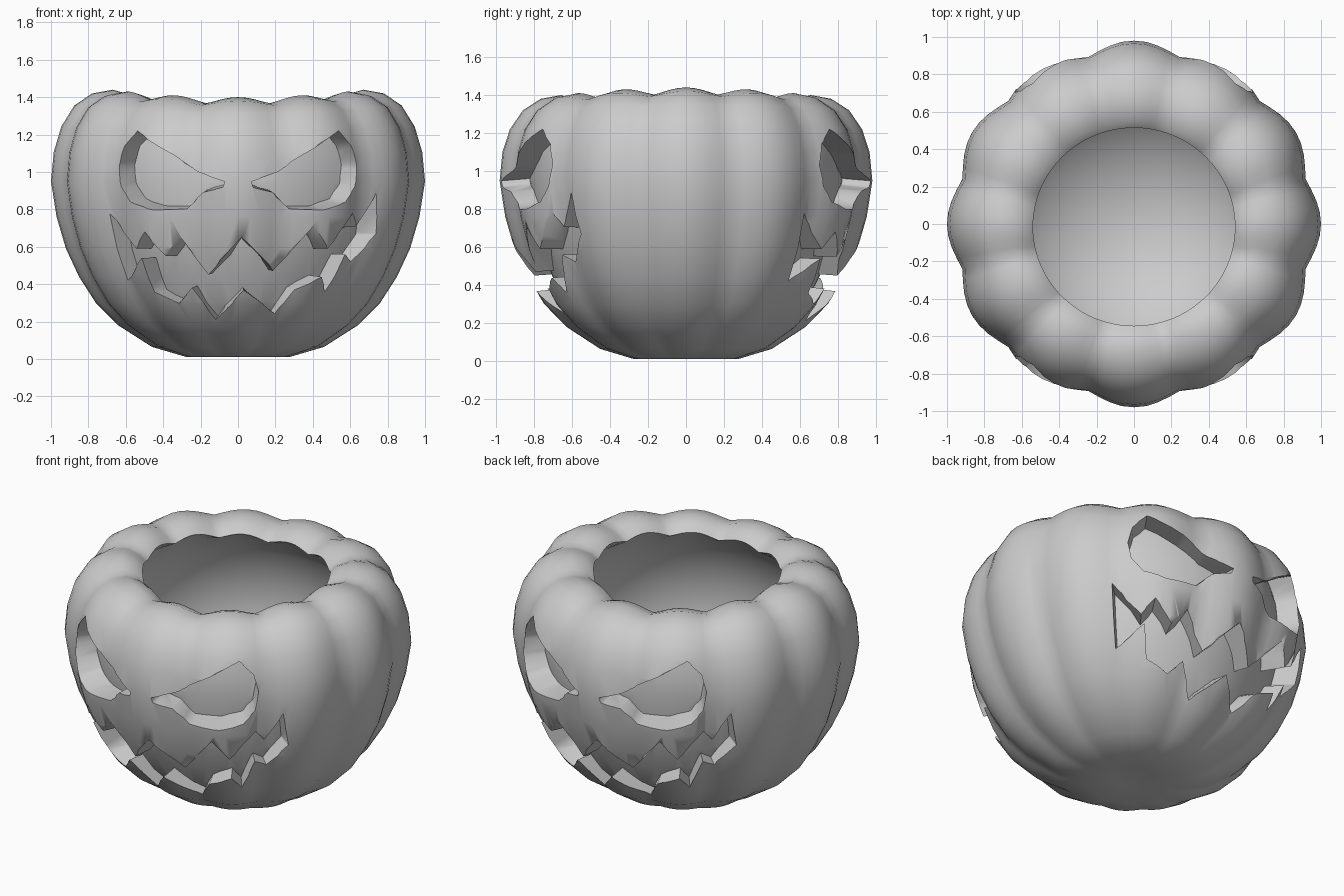
import bpy, bmesh, math

if "Cube" in bpy.data.objects:
    bpy.data.objects.remove(bpy.data.objects["Cube"])

SEG = 96          # 12 lobes x 8 steps
YS = 0.98         # slightly flattened front to back
DEPTH = 0.84      # recess floor as a fraction of the outer radius

# radius, height, rib depth, rib drop at the top
OUTER = [(0.12, .025, .02, 0), (0.28, .012, .04, 0), (0.46, .065, .045, 0), (0.64, .18, .05, 0),
         (0.76, .30, .05, 0), (0.85, .44, .05, 0), (0.92, .59, .05, 0), (0.97, .76, .05, 0),
         (1.0, .95, .05, 0), (0.985, 1.10, .05, 0), (0.945, 1.22, .05, .005), (0.875, 1.32, .05, .01),
         (0.78, 1.38, .04, .025), (0.67, 1.40, .02, .035), (0.58, 1.375, .0, .035), (0.54, 1.34, 0, .03)]
# smooth inside wall: an ellipsoid meeting the rim
INNER = []
for i in range(13):
    a = math.radians(38 - i * 10)
    INNER.append((.78 * math.cos(a), .83 + .72 * math.sin(a), 0, 0))


def finish(bm, name):
    bmesh.ops.recalc_face_normals(bm, faces=bm.faces)
    me = bpy.data.meshes.new(name)
    bm.to_mesh(me)
    bm.free()
    ob = bpy.data.objects.new(name, me)
    bpy.context.collection.objects.link(ob)
    return ob


def lathe(name, rows, z0, z1):
    """Closed ribbed solid of revolution with pole points at both ends."""
    bm = bmesh.new()
    rings = []
    for r, z, d, drop in rows:
        ring = []
        for i in range(SEG):
            a = 2 * math.pi * i / SEG
            v = 1 - abs(math.cos(6 * a)) ** 1.2
            t = min(1, max(0, (z - 1.05) / 0.3))
            rr = r * (1 - d * v)
            shift = .015 if z > 1.33 and r < .6 else 0
            ring.append(bm.verts.new((rr * math.cos(a), rr * math.sin(a) * YS - shift,
                                      z - drop * v + .04 * t * math.cos(a) ** 2)))
        rings.append(ring)
    for p, q in zip(rings, rings[1:]):
        for i in range(SEG):
            j = (i + 1) % SEG
            bm.faces.new((p[i], p[j], q[j], q[i]))
    for ring, z in ((rings[0], z0), (rings[-1], z1)):
        c = bm.verts.new((0, 0, z))
        for i in range(SEG):
            bm.faces.new((ring[i], ring[(i + 1) % SEG], c))
    return finish(bm, name)


def radius_at(z):
    for a, b in zip(OUTER[1:], OUTER[2:]):
        if a[1] <= z <= b[1]:
            return a[0] + (b[0] - a[0]) * (z - a[1]) / (b[1] - a[1])
    return 0.8


def add_prism(bm, pts, zc, k, back):
    """Face-shaped plug whose sides run towards the pumpkin's axis."""
    sg = -1 if back else 1
    rings = []
    for s, flat in ((.6, -.2), (.6, None), (1.15, None), (1.15, -1.6)):
        ring = []
        for x, z in pts:
            y = -math.sqrt(max(.01, (radius_at(z) * .98) ** 2 - x * x)) * YS * s
            zz = zc + (z - zc) * (1 + (s - 1) * k)
            ring.append(bm.verts.new((x * s * sg, (y if flat is None else flat) * sg, zz)))
        rings.append(ring)
    n = len(pts)
    for p, q in zip(rings, rings[1:]):
        for i in range(n):
            j = (i + 1) % n
            bm.faces.new((p[i], p[j], q[j], q[i]))
    caps = [bm.faces.new(rings[0]), bm.faces.new(rings[-1])]
    bmesh.ops.triangulate(bm, faces=caps)


def difference(ob, cutter):
    m = ob.modifiers.new("cut", 'BOOLEAN')
    m.operation, m.object, m.solver = 'DIFFERENCE', cutter, 'EXACT'
    bpy.context.view_layer.objects.active = ob
    bpy.ops.object.modifier_apply(modifier=m.name)


# hollow ribbed pumpkin
pumpkin = lathe("pumpkin_shell", OUTER + INNER, .03, .11)

# smooth core that limits the carving depth
core = lathe("core_helper", [(r * DEPTH, z, 0, 0) for r, z, d, e in OUTER[:14]], .03, 1.40)

# carved face, repeated on the back
EYE = [(.07, .95), (.22, 1.0), (.36, 1.10), (.53, 1.22), (.61, 1.14), (.645, 1.03), (.63, .92),
       (.57, .84), (.45, .80), (.28, .80), (.19, .89), (.08, .92)]
MOUTH = [(-.70, .78), (-.54, .59), (-.49, .68), (-.38, .55), (-.31, .65), (-.16, .45), (.02, .65),
         (.19, .47), (.40, .71), (.47, .59), (.62, .78), (.65, .71), (.745, .89),
         (.735, .67), (.62, .52), (.58, .56), (.46, .36), (.44, .44), (.30, .37), (.20, .24),
         (.03, .37), (-.12, .21), (-.25, .38), (-.31, .30), (-.44, .36), (-.51, .54), (-.60, .42)]
bm = bmesh.new()
for back in (False, True):
    add_prism(bm, EYE, 1.15, .4, back)
    add_prism(bm, [(-x, z) for x, z in reversed(EYE)], 1.15, .4, back)
    add_prism(bm, MOUTH, .6, .4, back)
carving = finish(bm, "carving_helper")

difference(carving, core)
difference(pumpkin, carving)
for helper in (core, carving):
    bpy.data.objects.remove(helper, do_unlink=True)

# smooth skin with crisp carved edges
bpy.ops.object.select_all(action='DESELECT')
pumpkin.select_set(True)
bpy.context.view_layer.objects.active = pumpkin
bpy.ops.object.shade_smooth_by_angle(angle=math.radians(70))
